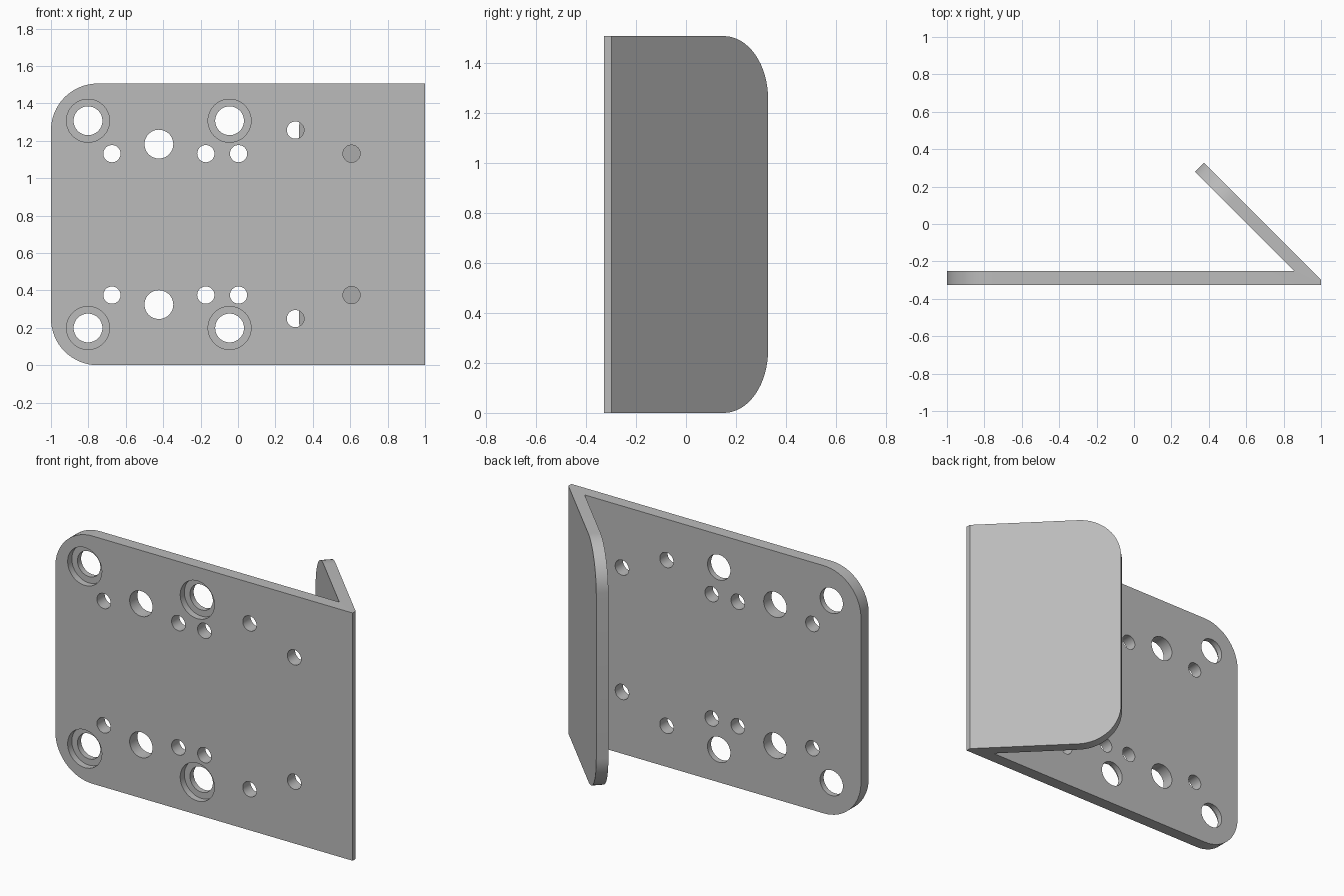
import bpy, bmesh, math
from mathutils import Matrix

if "Cube" in bpy.data.objects:
    bpy.data.objects.remove(bpy.data.objects["Cube"], do_unlink=True)

HEIGHT = 1.506
FRONT, BACK = -0.327, -0.252
CORNER = 0.25
BORE_DEPTH = 0.04


def add_object(name, bm):
    bmesh.ops.recalc_face_normals(bm, faces=bm.faces)
    mesh = bpy.data.meshes.new(name)
    bm.to_mesh(mesh)
    bm.free()
    obj = bpy.data.objects.new(name, mesh)
    bpy.context.collection.objects.link(obj)
    return obj


def hole_cutter(name, holes, y0, y1):
    """Cylinders along y, mirrored about the middle height."""
    bm = bmesh.new()
    for x, z, r in holes:
        for level in (z, HEIGHT - z):
            place = Matrix.Translation((x, (y0 + y1) / 2, level)) @ Matrix.Rotation(math.pi / 2, 4, 'X')
            bmesh.ops.create_cone(bm, cap_ends=True, segments=48, radius1=r, radius2=r,
                                  depth=y1 - y0, matrix=place)
    obj = add_object(name, bm)
    obj.hide_render = True
    return obj


# Bracket: plan outline of plate and folded flange, extruded upward
outline = [(-1, FRONT), (1, FRONT), (1, -0.298), (0.374, 0.328),
           (0.326, 0.28), (0.858, BACK), (-1, BACK)]
bm = bmesh.new()
base = bm.faces.new([bm.verts.new((x, y, 0)) for x, y in outline])
top = bmesh.ops.extrude_face_region(bm, geom=[base])
bmesh.ops.translate(bm, vec=(0, 0, HEIGHT),
                    verts=[v for v in top["geom"] if isinstance(v, bmesh.types.BMVert)])


# Round the free corners of the plate and the flange
def is_corner(edge):
    a, b = (v.co for v in edge.verts)
    level = abs(a.z - b.z) < 0.01
    return level and (max(a.x, b.x) < -0.9 or min(a.y, b.y) > 0.2)


bmesh.ops.bevel(bm, geom=[e for e in bm.edges if is_corner(e)], offset=CORNER,
                segments=16, profile=0.5, affect='EDGES')
bracket = add_object("angled_bracket", bm)

# Through holes and counterbores in the plate
large = [(-0.802, 1.307), (-0.045, 1.307), (-0.423, 1.182)]
small = [(-0.674, 1.131), (-0.172, 1.131), (0.003, 1.131), (0.307, 1.257), (0.607, 1.131)]
through = [(x, z, 0.077) for x, z in large] + [(x, z, 0.046) for x, z in small]
bores = [(x, z, 0.115) for x, z in large[:2]]
cutters = [hole_cutter("through_hole_cutter", through, FRONT - 0.05, BACK + 0.03),
           hole_cutter("counterbore_cutter", bores, FRONT - 0.05, FRONT + BORE_DEPTH)]

bpy.ops.object.select_all(action='DESELECT')
bpy.context.view_layer.objects.active = bracket
bracket.select_set(True)
for cutter in cutters:
    mod = bracket.modifiers.new(cutter.name, 'BOOLEAN')
    mod.operation = 'DIFFERENCE'
    mod.solver = 'EXACT'
    mod.object = cutter
    bpy.ops.object.modifier_apply(modifier=mod.name)
    bpy.data.objects.remove(cutter, do_unlink=True)

# Plain grey metal
grey = bpy.data.materials.new("grey_metal")
grey.use_nodes = True
colour = (0.5, 0.5, 0.5, 1)
grey.diffuse_color = colour
grey.node_tree.nodes["Principled BSDF"].inputs["Base Color"].default_value = colour
bracket.data.materials.clear()
bracket.data.materials.append(grey)
bpy.ops.object.shade_smooth_by_angle(angle=math.radians(30))
